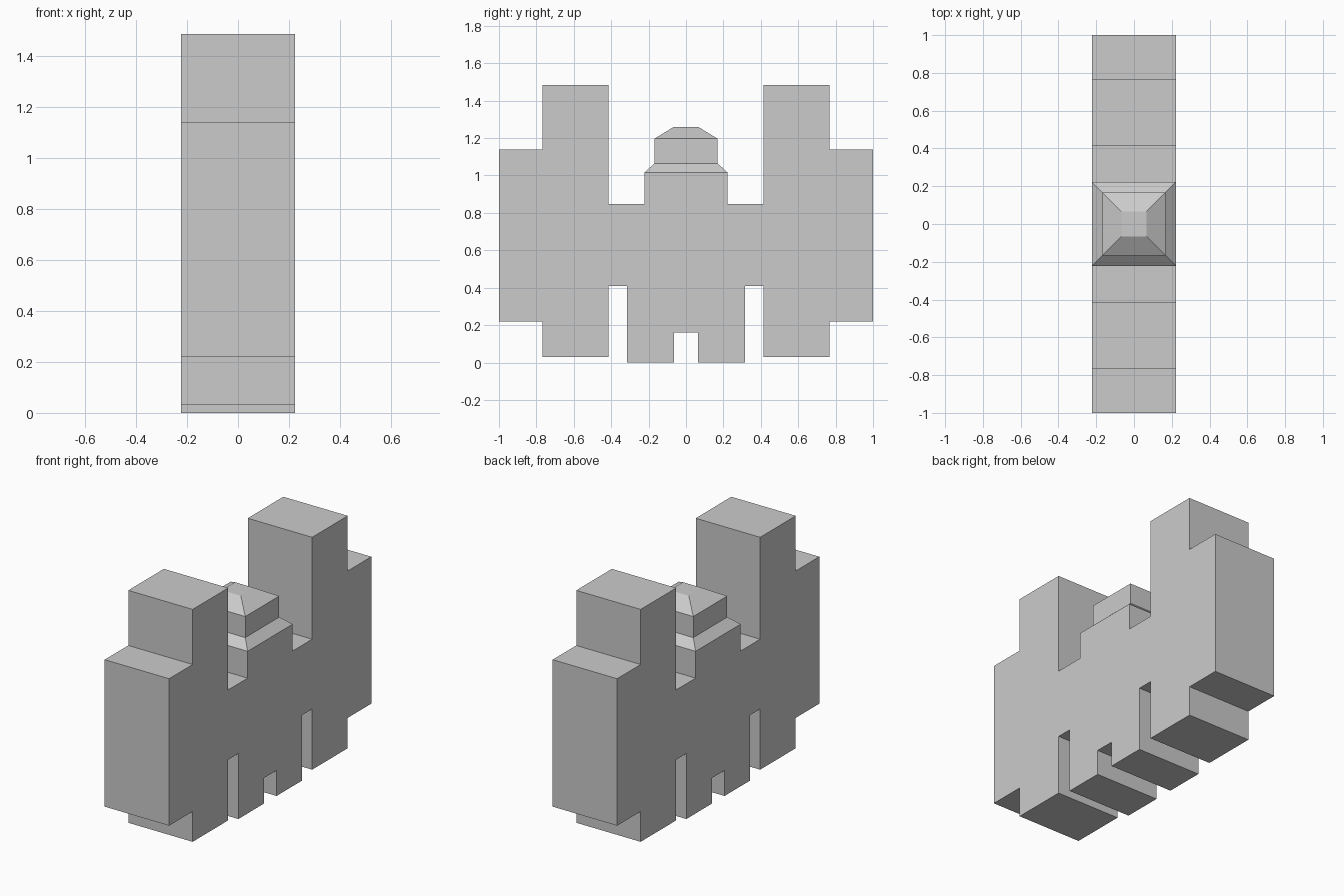
import bpy, bmesh

if "Cube" in bpy.data.objects:
    bpy.data.objects.remove(bpy.data.objects["Cube"])

HALF = 0.223  # half thickness along x


def make_object(name, bm):
    bmesh.ops.recalc_face_normals(bm, faces=bm.faces)
    mesh = bpy.data.meshes.new(name)
    bm.to_mesh(mesh)
    bm.free()
    obj = bpy.data.objects.new(name, mesh)
    bpy.context.collection.objects.link(obj)
    return obj


# Body: half outline (y, z) from bottom centre to top centre, mirrored in y
half_outline = [
    (0.063, 0.16), (0.063, 0), (0.315, 0), (0.315, 0.41), (0.415, 0.41),
    (0.415, 0.03), (0.767, 0.03), (0.767, 0.22), (1, 0.22), (1, 1.14),
    (0.767, 1.14), (0.767, 1.485), (0.415, 1.485), (0.415, 0.847),
    (HALF, 0.847), (HALF, 1.015),
]
outline = half_outline + [(-y, z) for y, z in reversed(half_outline)]
bm = bmesh.new()
face = bm.faces.new([bm.verts.new((-HALF, y, z)) for y, z in outline])
extruded = bmesh.ops.extrude_face_region(bm, geom=[face], use_keep_orig=True)
moved = [g for g in extruded["geom"] if isinstance(g, bmesh.types.BMVert)]
bmesh.ops.translate(bm, verts=moved, vec=(2 * HALF, 0, 0))
# leave the top of the middle block open where the cap sits
seat = [f for f in bm.faces
        if all(abs(v.co.z - 1.015) < 1e-4 for v in f.verts)]
bmesh.ops.delete(bm, geom=seat, context='FACES_ONLY')
make_object("body", bm)

# Cap: stacked square rings (half width, z) with sloped shoulder and roof
bm = bmesh.new()
rings = []
for r, z in [(HALF, 1.015), (0.168, 1.065), (0.168, 1.197), (0.065, 1.26)]:
    rings.append([bm.verts.new((x * r, y * r, z))
                  for x, y in ((-1, -1), (1, -1), (1, 1), (-1, 1))])
for low, high in zip(rings, rings[1:]):
    for i in range(4):
        j = (i + 1) % 4
        bm.faces.new((low[i], low[j], high[j], high[i]))
bm.faces.new(rings[-1])
make_object("cap", bm)
